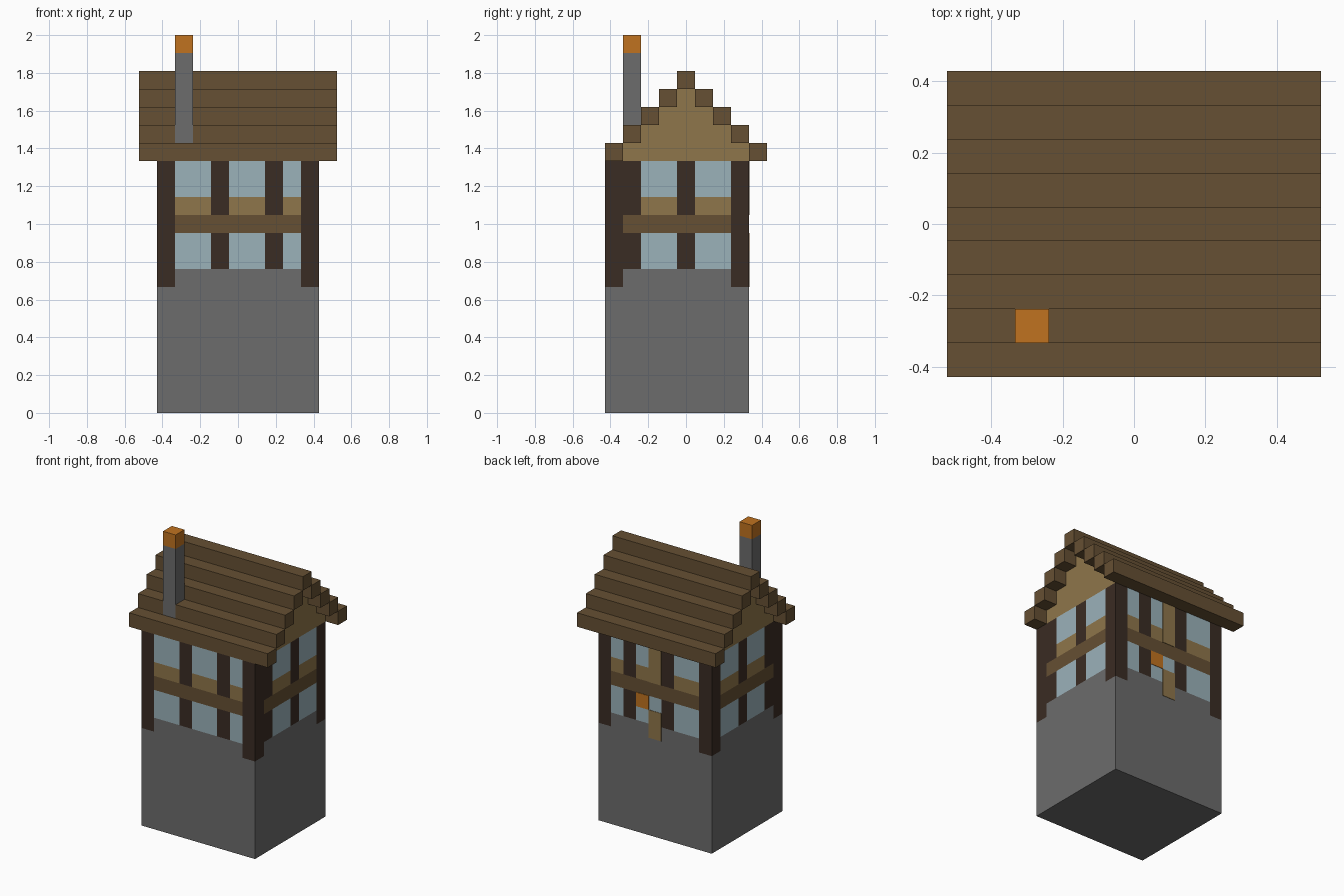
import bpy
import bmesh

UNIT = 2 / 21  # size of one building block

cube = bpy.data.objects.get("Cube")
if cube:
    bpy.data.objects.remove(cube, do_unlink=True)


def material(name, rgb):
    mat = bpy.data.materials.new(name)
    mat.use_nodes = True
    mat.diffuse_color = (*rgb, 1)
    mat.node_tree.nodes["Principled BSDF"].inputs["Base Color"].default_value = (*rgb, 1)
    return mat


STONE = material("grey stone", (0.15, 0.15, 0.15))
BROWN = material("brown wood", (0.133, 0.08, 0.033))
DARK = material("dark timber", (0.042, 0.025, 0.017))
TAN = material("tan plaster", (0.275, 0.181, 0.069))
GLASS = material("pale blue glass", (0.328, 0.445, 0.491))
ORANGE = material("orange clay", (0.527, 0.171, 0.014))


def block(name, xs, ys, zs, mat):
    """Box spanning three (low, high) ranges, in block units."""
    bm = bmesh.new()
    bmesh.ops.create_cube(bm, size=1)
    for v in bm.verts:
        for i, (low, high) in enumerate((xs, ys, zs)):
            v.co[i] = UNIT * (high if v.co[i] > 0 else low)
    mesh = bpy.data.meshes.new(name)
    bm.to_mesh(mesh)
    bm.free()
    mesh.materials.append(mat)
    obj = bpy.data.objects.new(name, mesh)
    bpy.context.collection.objects.link(obj)
    return obj


# Stone base, with a top course that leaves the corners for the posts
block("stone_base", (-4.5, 4.5), (-4.5, 3.5), (0, 7), STONE)
block("stone_course_long", (-3.5, 3.5), (-4.5, 3.5), (7, 8), STONE)
block("stone_course_cross", (-4.5, 4.5), (-3.5, 2.5), (7, 8), STONE)

# Corner posts
for side, x in (("right", -4.5), ("left", 3.5)):
    for end, y in (("front", -4.5), ("back", 2.5)):
        block(f"{end}_{side}_corner_post", (x, x + 1), (y, y + 1), (7, 14), DARK)


def wall(side, depth, along_x, span, posts, bays):
    """Two storeys of posts and windows split by a beam."""
    def part(name, along, zs, mat):
        xs, ys = (along, depth) if along_x else (depth, along)
        block(f"{side}_{name}", xs, ys, zs, mat)

    part("beam", span, (10, 11), BROWN)
    for i, a in enumerate(posts, 1):
        part(f"lower_post_{i}", (a, a + 1), (8, 10), DARK)
        part(f"upper_post_{i}", (a, a + 1), (11, 14), DARK)
    for i, bay in enumerate(bays, 1):
        part(f"lower_window_{i}", bay, (8, 10), GLASS)
        part(f"sill_panel_{i}", bay, (11, 12), TAN)
        part(f"upper_window_{i}", bay, (12, 14), GLASS)


long_wall = ((-3.5, 3.5), (-1.5, 1.5), ((-3.5, -1.5), (-0.5, 1.5), (2.5, 3.5)))
short_wall = ((-3.5, 2.5), (-3.5, -0.5), ((-2.5, -0.5), (0.5, 2.5)))
wall("front", (-4.5, -3.5), True, *long_wall)
wall("back", (2.5, 3.5), True, *long_wall)
wall("right", (-4.5, -3.5), False, *short_wall)
wall("left", (3.5, 4.5), False, *short_wall)

# Painted panels on the back wall
plate = (3.46, 3.53)
block("back_lower_shutter", (-0.5, 0.5), plate, (7, 9), TAN)
block("back_upper_shutter", (-0.5, 0.5), plate, (11, 14), TAN)
block("back_lit_pane", (0.5, 1.5), plate, (9, 10), ORANGE)

# Stepped gable filling and roof beams
CHIMNEY = (-3.5, -2.5)
for step in range(5):
    z = 14 + step
    reach = 4.5 - step
    if step < 4:
        block(f"gable_step_{step + 1}", (-4.5, 4.5), (1 - reach, reach - 1), (z, z + 1), TAN)
    if step == 4:
        block("ridge_beam", (-5.5, 5.5), (-reach, reach), (z, z + 1), BROWN)
        continue
    block(f"back_roof_beam_{step + 1}", (-5.5, 5.5), (reach - 1, reach), (z, z + 1), BROWN)
    # The second front beam is split around the chimney
    pieces = [(-5.5, CHIMNEY[0]), (CHIMNEY[1], 5.5)] if step == 1 else [(-5.5, 5.5)]
    for i, xs in enumerate(pieces, 1):
        block(f"front_roof_beam_{step + 1}_{i}", xs, (-reach, 1 - reach), (z, z + 1), BROWN)

# Chimney
block("chimney_stack", CHIMNEY, CHIMNEY, (15, 20), STONE)
block("chimney_pot", CHIMNEY, CHIMNEY, (20, 21), ORANGE)
